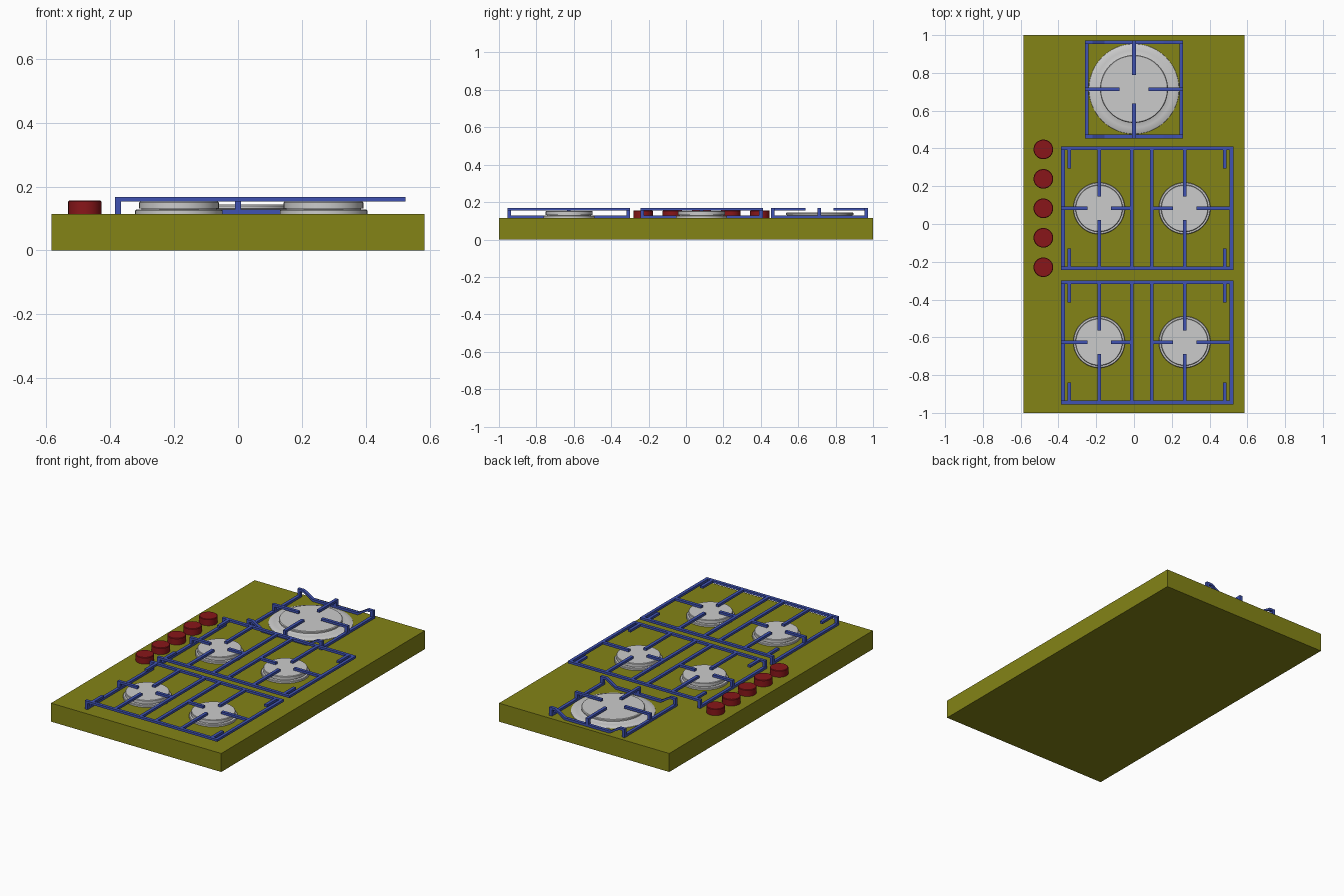
import bpy, bmesh
from math import pi, cos, sin
from mathutils import Vector, Matrix

if "Cube" in bpy.data.objects:
    bpy.data.objects.remove(bpy.data.objects["Cube"])


def material(name, rgb):
    m = bpy.data.materials.new(name)
    m.diffuse_color = (*rgb, 1)
    m.use_nodes = True
    m.node_tree.nodes["Principled BSDF"].inputs["Base Color"].default_value = m.diffuse_color
    return m


OLIVE = material("olive", (0.23, 0.23, 0.008))
RED = material("red", (0.25, 0.008, 0.01))
BLUE = material("blue", (0.05, 0.085, 0.45))
W, H = 0.019, 0.014          # grate bar width and height
HI, LO = 0.161, 0.122        # centre heights of raised and resting bars


def finish(name, bm, mat=None, smooth=False):
    bmesh.ops.recalc_face_normals(bm, faces=bm.faces)
    me = bpy.data.meshes.new(name)
    bm.to_mesh(me)
    bm.free()
    ob = bpy.data.objects.new(name, me)
    bpy.context.collection.objects.link(ob)
    if mat:
        me.materials.append(mat)
    if smooth:
        bpy.ops.object.select_all(action='DESELECT')
        ob.select_set(True)
        bpy.context.view_layer.objects.active = ob
        bpy.ops.object.shade_smooth_by_angle(angle=0.6)
    return ob


def box(bm, lo, hi):
    lo, hi = Vector(lo), Vector(hi)
    m = Matrix.Translation((lo + hi) / 2) @ Matrix.Diagonal((*(hi - lo), 1))
    bmesh.ops.create_cube(bm, size=1, matrix=m)


def bar(bm, x0, y0, x1, y1, z):
    """Level bar along x or y between two end points, flush at the ends."""
    dx, dy = (0, W / 2) if y0 == y1 else (W / 2, 0)
    box(bm, (min(x0, x1) - dx, min(y0, y1) - dy, z - H / 2),
        (max(x0, x1) + dx, max(y0, y1) + dy, z + H / 2))


def post(bm, x, y):
    box(bm, (x - W / 2, y - W / 2, LO - H / 2), (x + W / 2, y + W / 2, HI + H / 2))


def strip(bm, points, y):
    """Bar following a bent path in the xz plane."""
    rings = []
    for x, z in points:
        rings.append([bm.verts.new((x, y + sy * W / 2, z + sz * H / 2))
                      for sy, sz in ((-1, -1), (1, -1), (1, 1), (-1, 1))])
    for a, b in zip(rings, rings[1:]):
        for i in range(4):
            j = (i + 1) % 4
            bm.faces.new((a[i], a[j], b[j], b[i]))
    bm.faces.new(rings[0])
    bm.faces.new(rings[-1])


def lathe(name, profile, x, y, mat=None, n=48):
    bm = bmesh.new()
    rings = [[bm.verts.new((x + r * cos(2 * pi * i / n), y + r * sin(2 * pi * i / n), z))
              for i in range(n)] for r, z in profile]
    for a, b in zip(rings, rings[1:]):
        for i in range(n):
            j = (i + 1) % n
            bm.faces.new((a[i], a[j], b[j], b[i]))
    bm.faces.new(rings[0])
    bm.faces.new(rings[-1])
    return finish(name, bm, mat, True)


# Hob body
bm = bmesh.new()
box(bm, (-0.585, -1, 0), (0.585, 1, 0.115))
finish("hob_body", bm, OLIVE)

# Control knobs
for i in range(5):
    lathe(f"knob_{i + 1}", [(0.052, 0.113), (0.052, 0.153), (0.049, 0.156)],
          -0.48, 0.395 - 0.156 * i, RED, 32)

# Burners
BX = (-0.185, 0.268)
for y, row in ((-0.625, "front"), (0.083, "middle")):
    for x, side in zip(BX, ("left", "right")):
        lathe(f"{row}_{side}_burner",
              [(0.137, 0.113), (0.137, 0.125), (0.134, 0.128), (0.118, 0.128),
               (0.118, 0.132), (0.125, 0.132), (0.125, 0.15), (0.122, 0.153)], x, y)
lathe("large_burner",
      [(0.24, 0.113), (0.238, 0.117), (0.225, 0.122), (0.205, 0.125), (0.185, 0.125),
       (0.175, 0.13), (0.18, 0.132), (0.18, 0.14), (0.176, 0.144)], 0, 0.715)

# Double grates: left rail rests on the hob, everything else is raised
L, R = -0.376, 0.516
for cy, row in ((-0.627, "front"), (0.083, "middle")):
    bm = bmesh.new()
    e = 0.318
    for s in (-1, 1):
        yo = cy + s * e
        bar(bm, L - W / 2, yo, R + W / 2, yo, HI)
        post(bm, L, yo)
        for x in BX:
            bar(bm, x, yo, x, cy + s * 0.062, HI)
        for x in (-0.342, 0.48):
            bar(bm, x, yo, x, cy + s * 0.212, HI)
    bar(bm, L, cy - e, L, cy + e, LO)
    post(bm, L, cy)
    for x in (-0.011, 0.094, R):
        bar(bm, x, cy - e, x, cy + e, HI)
    for x, (a, b) in zip(BX, ((L, -0.011), (0.094, R))):
        bar(bm, a, cy, x - 0.062, cy, HI)
        bar(bm, x + 0.062, cy, b, cy, HI)
    finish(f"{row}_grate", bm, BLUE)

# Single grate: low frame dipping between raised corners and raised prongs
bm = bmesh.new()
cy, e = 0.713, 0.25
for s in (-1, 1):
    yo = cy + s * e
    strip(bm, [(-e - W / 2, HI), (-0.22, HI), (-0.155, LO),
               (0.155, LO), (0.22, HI), (e + W / 2, HI)], yo)
    bar(bm, s * e, cy - e, s * e, cy + e, LO)
    post(bm, -e, yo)
    post(bm, e, yo)
    post(bm, 0, yo)
    post(bm, s * e, cy)
    bar(bm, 0, yo + s * W / 2, 0, cy + s * 0.075, HI)
    bar(bm, s * (e + W / 2), cy, s * 0.078, cy, HI)
finish("back_grate", bm, BLUE)
